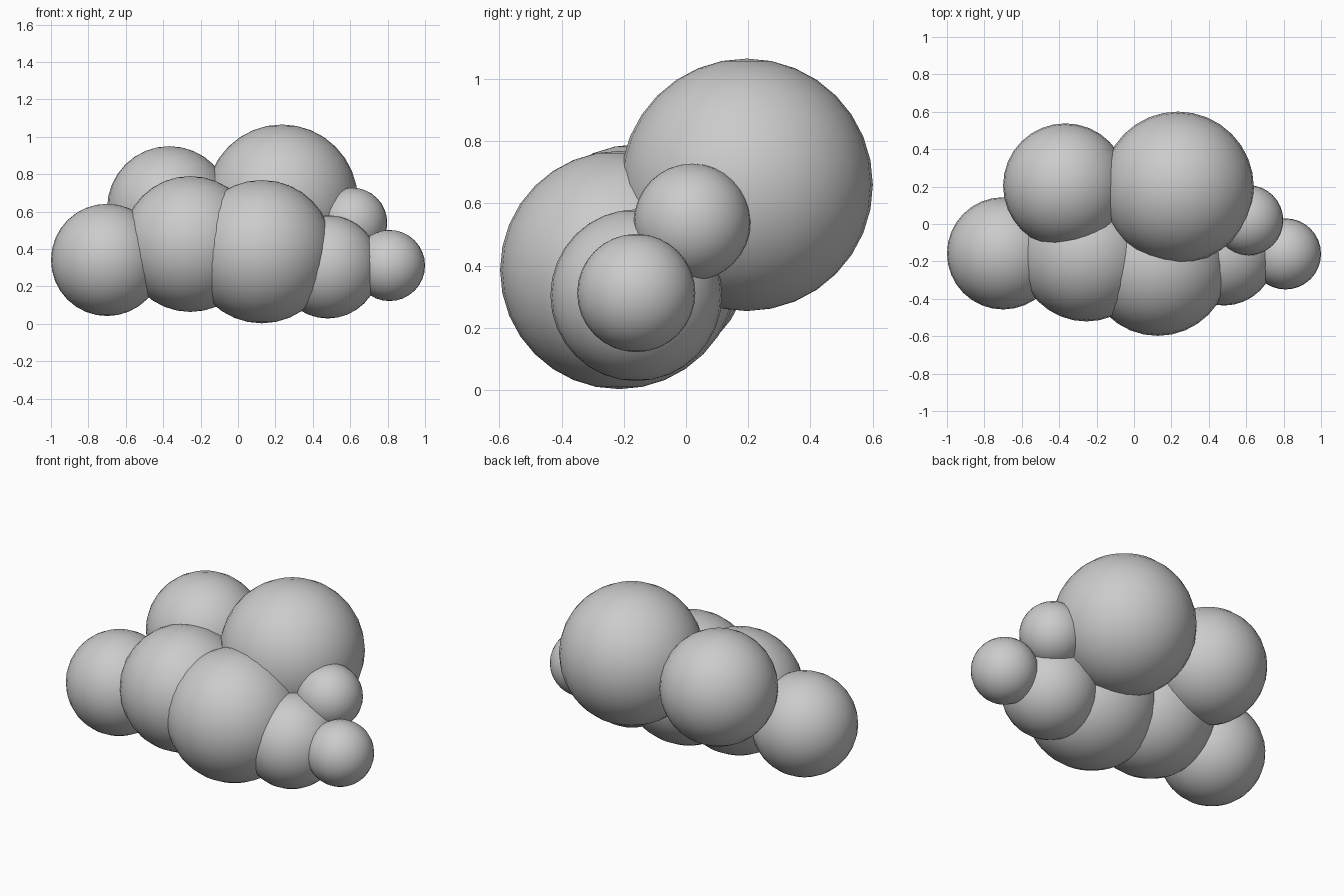
import bpy

if "Cube" in bpy.data.objects:
    bpy.data.objects.remove(bpy.data.objects["Cube"])

# Cloud built from overlapping puffs: name, centre, radius
puffs = [
    ("left_puff", (-0.70, -0.157, 0.342), 0.300),
    ("front_left_puff", (-0.255, -0.158, 0.427), 0.363),
    ("front_middle_puff", (0.127, -0.215, 0.386), 0.383),
    ("front_right_puff", (0.48, -0.16, 0.305), 0.276),
    ("right_tip_puff", (0.81, -0.16, 0.312), 0.190),
    ("right_upper_puff", (0.61, 0.02, 0.540), 0.188),
    ("back_right_puff", (0.235, 0.195, 0.660), 0.406),
    ("back_left_puff", (-0.367, 0.205, 0.617), 0.333),
]


def add_puff(name, centre, radius):
    bpy.ops.mesh.primitive_uv_sphere_add(
        segments=32, ring_count=16, radius=radius, location=centre)
    ob = bpy.context.object
    ob.name = name
    bpy.ops.object.shade_smooth()


for puff in puffs:
    add_puff(*puff)
